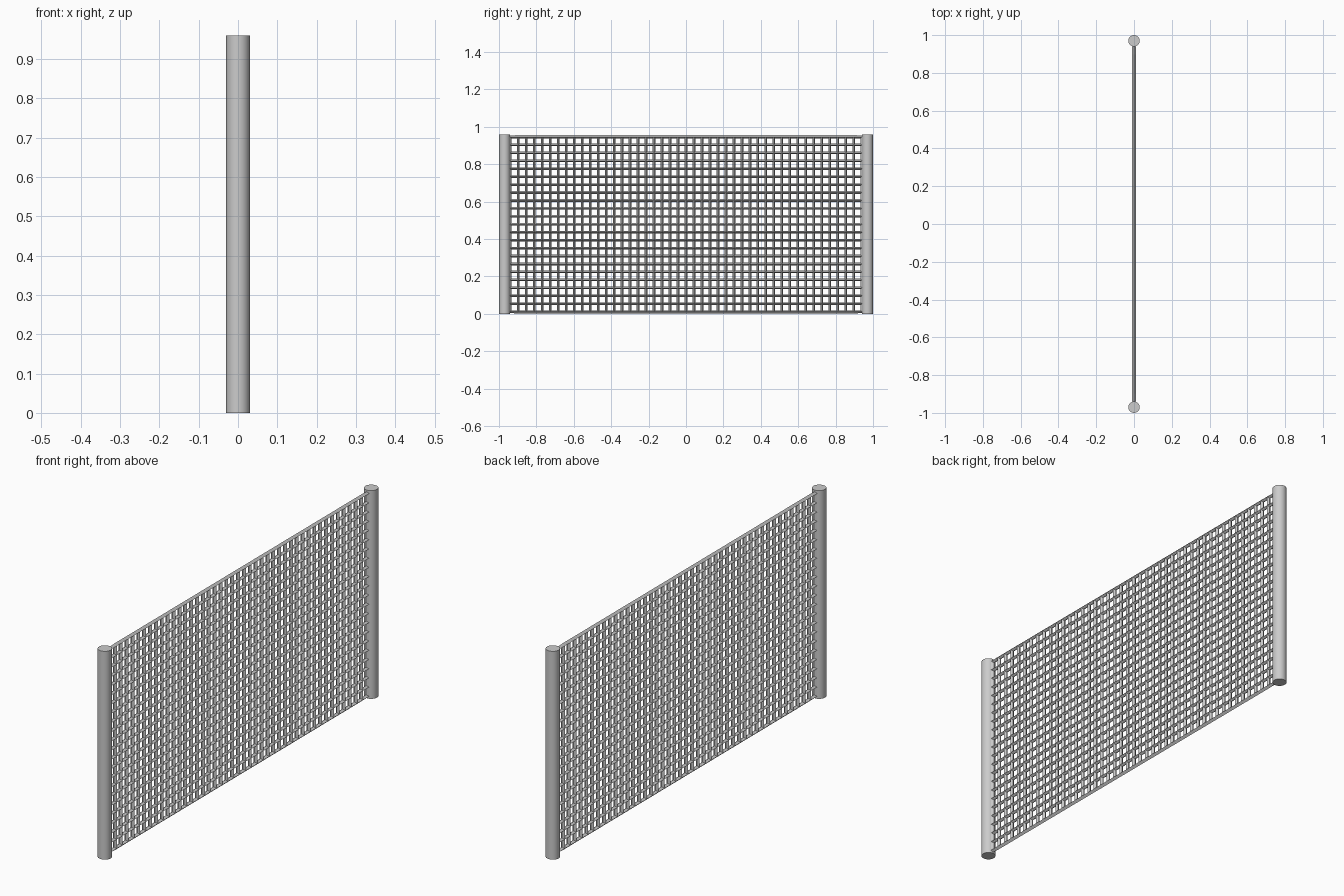
import bpy

if "Cube" in bpy.data.objects:
    bpy.data.objects.remove(bpy.data.objects["Cube"])

POST_R, POST_H, POST_Y = 0.03, 0.96, 0.97
NET_LEN, NET_BOTTOM, NET_TOP = 1.88, 0.012, 0.946
COLS, ROWS = 44, 22

# Round end posts
for side, name in ((-1, "front_post"), (1, "back_post")):
    bpy.ops.mesh.primitive_cylinder_add(vertices=32, radius=POST_R, depth=POST_H,
                                        location=(0, side * POST_Y, POST_H / 2))
    post = bpy.context.object
    post.name = name
    bpy.ops.object.shade_smooth_by_angle()

# Mesh panel: an upright grid turned into diamond-section wires
verts = [(0, NET_LEN * (c / COLS - 0.5), NET_BOTTOM + (NET_TOP - NET_BOTTOM) * r / ROWS)
         for r in range(ROWS + 1) for c in range(COLS + 1)]
w = COLS + 1
faces = [(r * w + c, r * w + c + 1, (r + 1) * w + c + 1, (r + 1) * w + c)
         for r in range(ROWS) for c in range(COLS)]
mesh = bpy.data.meshes.new("wire_panel")
mesh.from_pydata(verts, [], faces)
panel = bpy.data.objects.new("wire_panel", mesh)
bpy.context.collection.objects.link(panel)
wire = panel.modifiers.new("wires", "WIREFRAME")
wire.thickness = 0.02
wire.offset = 0
wire.use_boundary = True
wire.use_even_offset = False
